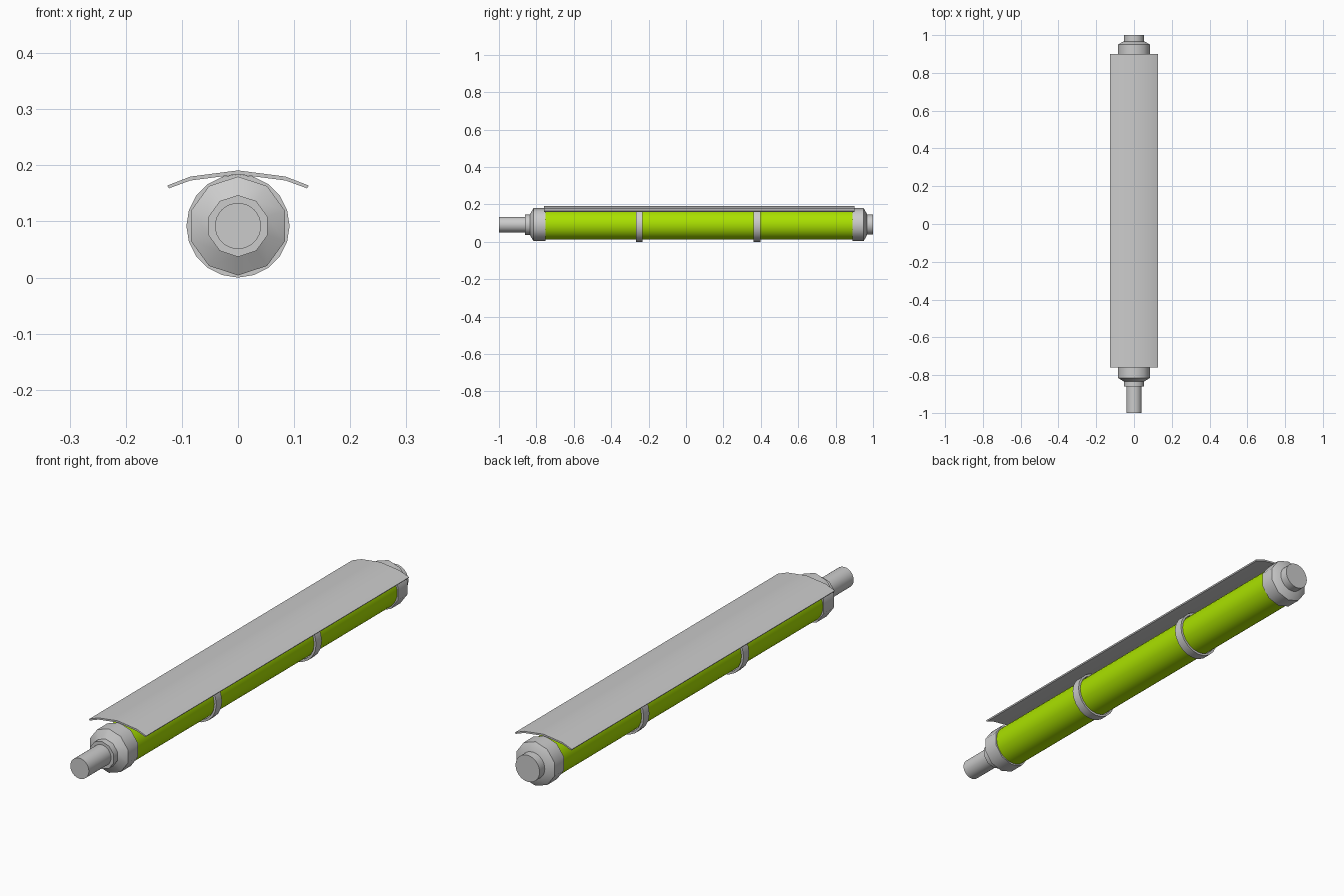
import bpy, bmesh
from math import sin, cos, pi, radians

if "Cube" in bpy.data.objects:
    bpy.data.objects.remove(bpy.data.objects["Cube"])

AXIS_Z = 0.092  # height of the common axis


def finish(name, bm, mat=None, angle=40):
    bmesh.ops.recalc_face_normals(bm, faces=bm.faces)
    mesh = bpy.data.meshes.new(name)
    bm.to_mesh(mesh)
    bm.free()
    ob = bpy.data.objects.new(name, mesh)
    bpy.context.collection.objects.link(ob)
    if mat:
        mesh.materials.append(mat)
    bpy.ops.object.select_all(action='DESELECT')
    ob.select_set(True)
    bpy.context.view_layer.objects.active = ob
    bpy.ops.object.shade_smooth_by_angle(angle=radians(angle))
    return ob


def lathe(name, profile, sides, mat=None, closed=False):
    """Spin (y, radius) points round the long axis, first vertex at the top."""
    bm = bmesh.new()
    rings = [[bm.verts.new((r * sin(2 * pi * i / sides), y,
                            AXIS_Z + r * cos(2 * pi * i / sides)))
              for i in range(sides)] for y, r in profile]
    pairs = list(zip(rings, rings[1:]))
    if closed:
        pairs.append((rings[-1], rings[0]))
    for a, b in pairs:
        for i in range(sides):
            j = (i + 1) % sides
            bm.faces.new((a[i], a[j], b[j], b[i]))
    if not closed:
        bm.faces.new(rings[0])
        bm.faces.new(rings[-1])
    return finish(name, bm, mat)


green = bpy.data.materials.new("lime_green")
green.diffuse_color = (0.4, 0.75, 0.0, 1)
green.use_nodes = True
green.node_tree.nodes["Principled BSDF"].inputs["Base Color"].default_value = green.diffuse_color

# Main tube
lathe("body_tube", [(-0.76, 0.08), (0.9, 0.08)], 32, green)

# Ten-sided end caps, stepped and chamfered
lathe("front_cap", [(-0.86, 0.055), (-0.835, 0.055), (-0.815, 0.088), (-0.75, 0.088)], 10)
lathe("back_cap", [(0.89, 0.088), (0.95, 0.088), (0.967, 0.058)], 10)

# Front rod and back button
lathe("front_rod", [(-1.0, 0.041), (-0.85, 0.041)], 32)
lathe("back_button", [(0.96, 0.053), (1.0, 0.053)], 32)

# Two clamp bands round the tube
for i, y in enumerate((-0.25, 0.38)):
    lathe(f"clamp_band_{i + 1}", [(y - 0.018, 0.083), (y - 0.018, 0.092),
                                  (y + 0.018, 0.092), (y + 0.018, 0.083)],
          20, closed=True)

# Curved cover plate resting on top
half_top = [(0.126, 0.164), (0.085, 0.180), (0, 0.191)]
half_low = [(0, 0.184), (0.085, 0.173), (0.123, 0.159)]
section = (half_top + [(-x, z) for x, z in half_top[-2::-1]]
           + [(-x, z) for x, z in half_low[:0:-1]] + half_low)
bm = bmesh.new()
front, back = ([bm.verts.new((x, y, z)) for x, z in section] for y in (-0.76, 0.9))
n = len(section)
for i in range(n // 2 - 1):
    k = n - 1 - i
    for ring in (front, back):
        bm.faces.new((ring[i], ring[i + 1], ring[k - 1], ring[k]))
for i in range(n):
    j = (i + 1) % n
    bm.faces.new((front[i], front[j], back[j], back[i]))
finish("cover_plate", bm)
